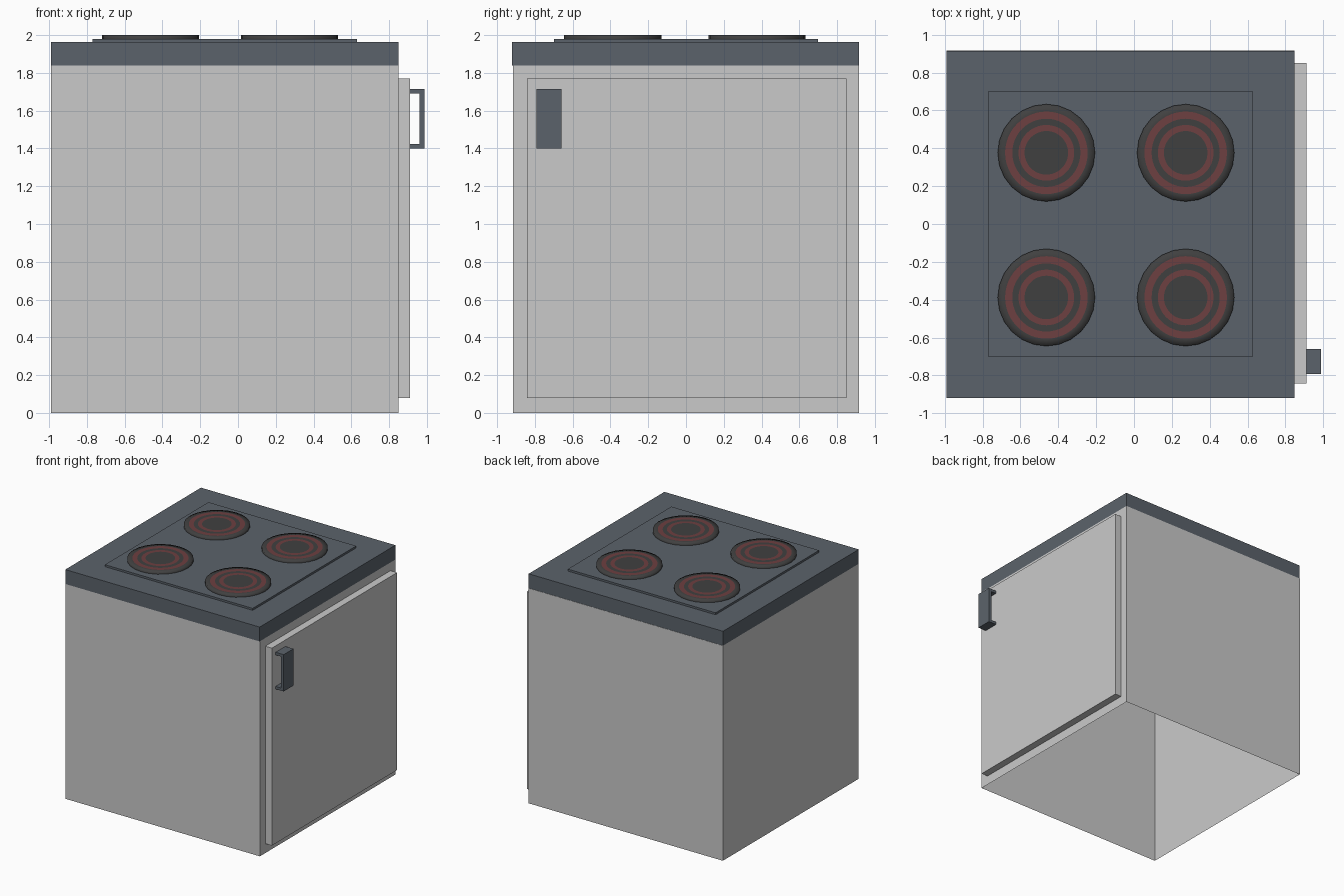
import bpy, bmesh, math

if "Cube" in bpy.data.objects:
    bpy.data.objects.remove(bpy.data.objects["Cube"])


def material(name, rgb):
    m = bpy.data.materials.new(name)
    m.diffuse_color = (*rgb, 1)
    m.use_nodes = True
    m.node_tree.nodes["Principled BSDF"].inputs["Base Color"].default_value = m.diffuse_color
    return m


LIGHT = material("light_grey_enamel", (0.59, 0.59, 0.59))
SLATE = material("slate_grey", (0.105, 0.124, 0.147))
DARK = material("dark_grey_iron", (0.051, 0.051, 0.051))
RED = material("dull_red", (0.155, 0.050, 0.052))


def finish(name, bm, mats):
    me = bpy.data.meshes.new(name)
    bm.to_mesh(me)
    bm.free()
    for m in mats:
        me.materials.append(m)
    ob = bpy.data.objects.new(name, me)
    bpy.context.collection.objects.link(ob)
    return ob


def box(name, x, y, z, mat, open_bottom=False):
    bm = bmesh.new()
    bmesh.ops.create_cube(bm, size=1)
    for v in bm.verts:
        v.co = [r[0] if c < 0 else r[1] for c, r in zip(v.co, (x, y, z))]
    bm.normal_update()
    if open_bottom:
        bmesh.ops.delete(bm, geom=[f for f in bm.faces if f.normal.z < -0.5], context='FACES')
    return finish(name, bm, [mat])


def handle(name):
    # C-shaped profile in the xz plane, extruded along y
    pts = [(0.91, 1.40), (0.987, 1.40), (0.987, 1.715), (0.91, 1.715),
           (0.91, 1.692), (0.962, 1.692), (0.962, 1.423), (0.91, 1.423)]
    bm = bmesh.new()
    f = bm.faces.new([bm.verts.new((x, -0.792, z)) for x, z in pts])
    ext = bmesh.ops.extrude_face_region(bm, geom=[f])
    for g in ext['geom']:
        if isinstance(g, bmesh.types.BMVert):
            g.co.y = -0.66
    bmesh.ops.recalc_face_normals(bm, faces=bm.faces)
    return finish(name, bm, [SLATE])


def burner(name, cx, cy):
    # 24-sided disc, with rounder painted rings cut into its top
    n, bm, loops = 48, bmesh.new(), []
    profile = [(0.257, 1.978), (0.257, 2.0), (0.218, 2.0), (0.180, 2.0), (0.147, 2.0), (0.115, 2.0)]
    for r, z in profile:
        ring = []
        for i in range(n):
            a = 2 * math.pi * i / n
            k = r * math.cos(math.pi / 24) if r > 0.25 and i % 2 else r
            ring.append(bm.verts.new((cx + k * math.cos(a), cy + k * math.sin(a), z)))
        loops.append(ring)
    for j in range(len(loops) - 1):
        for i in range(n):
            k = (i + 1) % n
            f = bm.faces.new((loops[j][i], loops[j][k], loops[j + 1][k], loops[j + 1][i]))
            f.material_index = 1 if j in (2, 4) else 0
            f.smooth = True
    bm.faces.new(loops[-1])
    return finish(name, bm, [DARK, RED])


# Cabinet shell, open underneath, and worktop
box("cabinet", (-0.991, 0.849), (-0.917, 0.917), (0, 1.84), LIGHT, True)
box("worktop", (-0.991, 0.849), (-0.92, 0.915), (1.84, 1.963), SLATE, True)
box("hob_plate", (-0.77, 0.629), (-0.70, 0.70), (1.963, 1.98), SLATE, True)

# Door and handle on the right side
box("oven_door", (0.849, 0.911), (-0.843, 0.85), (0.08, 1.77), LIGHT)
handle("door_handle")

# Four hot plates
for side, cx in (("left", -0.463), ("right", 0.273)):
    for depth, cy in (("front", -0.388), ("back", 0.376)):
        burner(f"{depth}_{side}_burner", cx, cy)
